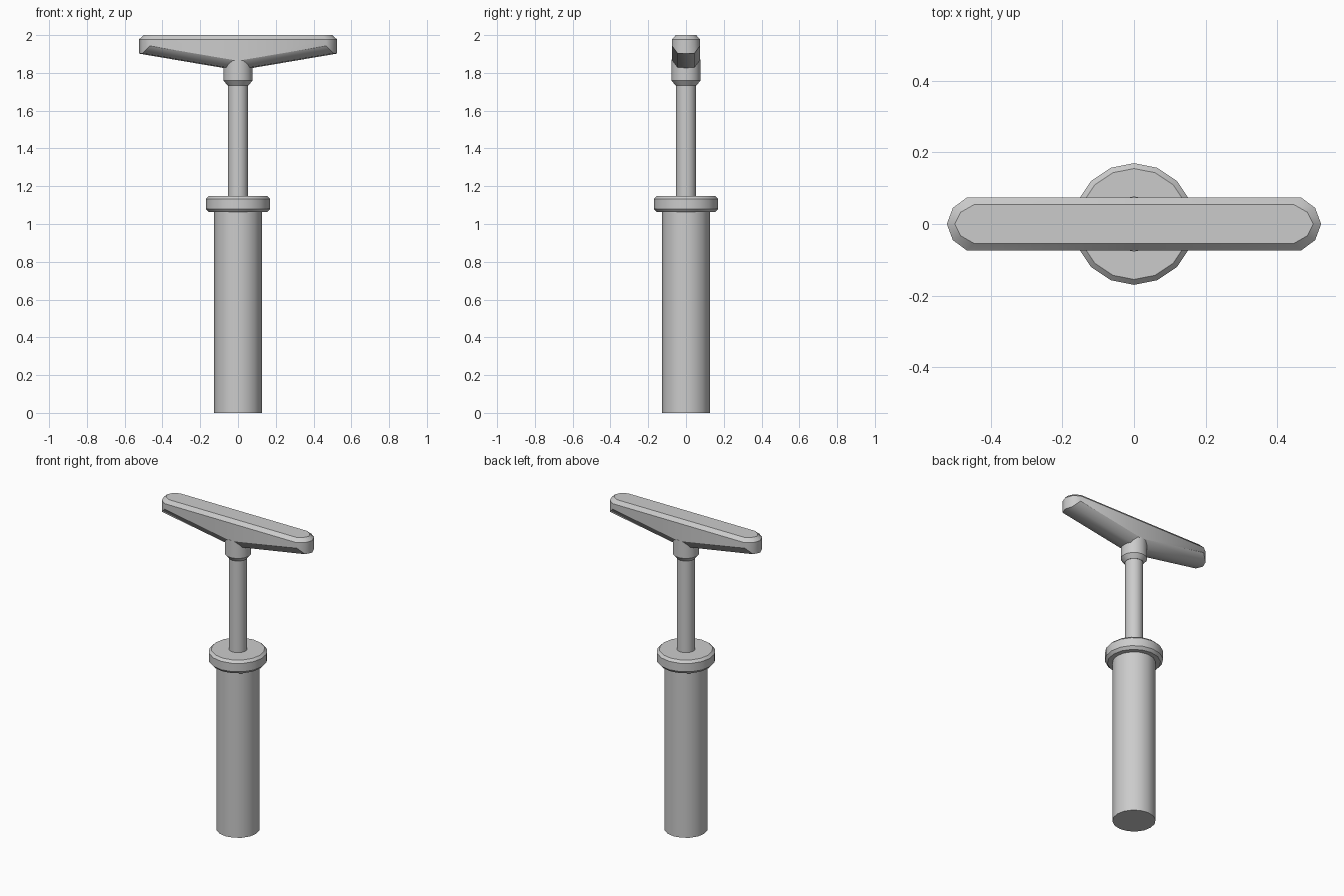
import bpy, bmesh, math

if "Cube" in bpy.data.objects:
    bpy.data.objects.remove(bpy.data.objects["Cube"])

SIDES = 16


def finish(name, bm, sharp=None):
    """Smooth faces, keeping hard creases (or the given edge test) sharp."""
    bmesh.ops.recalc_face_normals(bm, faces=bm.faces[:])
    for f in bm.faces:
        f.smooth = True
    for e in bm.edges:
        hard = sharp(e) if sharp else e.calc_face_angle(0) > math.radians(35)
        e.smooth = not hard
    me = bpy.data.meshes.new(name)
    bm.to_mesh(me)
    bm.free()
    ob = bpy.data.objects.new(name, me)
    bpy.context.collection.objects.link(ob)
    return ob


def bridge(bm, a, b):
    for i in range(len(a)):
        j = (i + 1) % len(a)
        bm.faces.new((a[i], a[j], b[j], b[i]))


def turned(name, profile):
    """Closed turned part from (radius, z) pairs, bottom to top."""
    bm = bmesh.new()
    rings = [[bm.verts.new((r * math.cos(math.tau * i / SIDES),
                            r * math.sin(math.tau * i / SIDES), z))
              for i in range(SIDES)] for r, z in profile]
    for a, b in zip(rings, rings[1:]):
        bridge(bm, a, b)
    bm.faces.new(rings[0])
    bm.faces.new(rings[-1])
    return finish(name, bm)


# Pump body
turned("barrel", [(0.126, 0), (0.126, 1.07)])
turned("collar", [(0.155, 1.063), (0.17, 1.08), (0.17, 1.133), (0.155, 1.148)])
turned("rod", [(0.053, 1.13), (0.053, 1.78)])
turned("handle_socket", [(0.055, 1.733), (0.077, 1.76), (0.077, 1.87)])

# Handle: rows across the width as (y, half length, underside z at centre)
half = [(0.074, 0.467, 1.864), (0.045, 0.506, 1.818)]
rows = [(-y, x, z) for y, x, z in half] + [(0, 0.523, 1.813)] + half[::-1]
bm = bmesh.new()
grid = [[bm.verts.new((s * x, y, z + 0.17 * x * abs(s))) for s in (-1, 0, 1)]
        for y, x, z in rows]
for a, b in zip(grid, grid[1:]):
    for i in range(2):
        bm.faces.new((a[i], a[i + 1], b[i + 1], b[i]))

# Side wall, top bevel and flat top follow the underside's outline
rim = ([r[2] for r in grid] + [grid[-1][1]]
       + [r[0] for r in grid[::-1]] + [grid[0][1]])


def inset_point(v):
    x, y = v.co.x, v.co.y
    return (x * 0.957, y * 0.73, 2.0)


shoulder = [bm.verts.new((v.co.x, v.co.y, 1.978)) for v in rim]
top = [bm.verts.new(inset_point(v)) for v in rim]
bridge(bm, rim, shoulder)
bridge(bm, shoulder, top)
bm.faces.new(top)
loops = [set(rim), set(shoulder), set(top)]
finish("handle", bm, lambda e: any(set(e.verts) <= loop for loop in loops))
